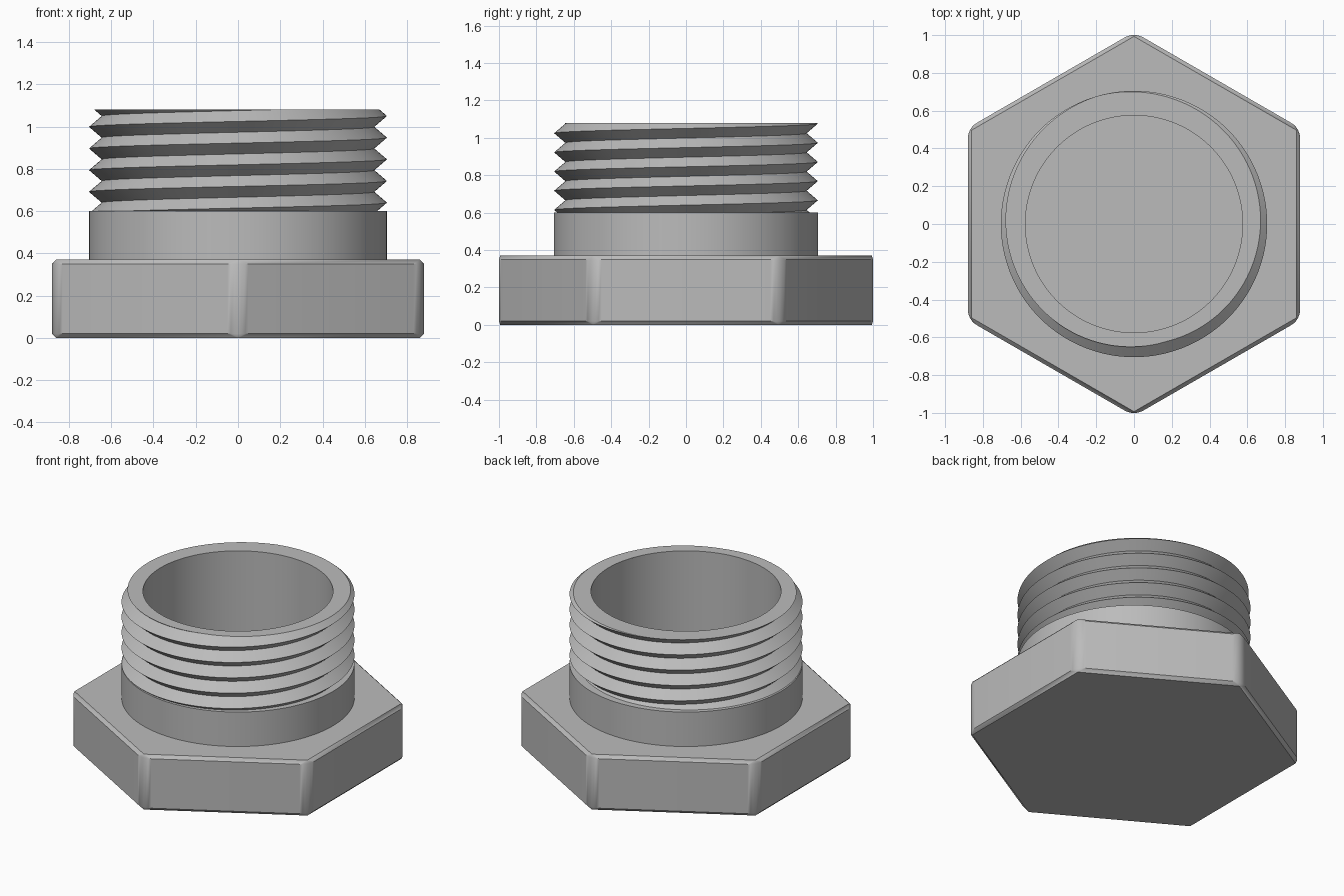
import bpy, bmesh, math
from mathutils import Vector, Matrix

if "Cube" in bpy.data.objects:
    bpy.data.objects.remove(bpy.data.objects["Cube"], do_unlink=True)

SEGMENTS = 128
HEX_TOP, NECK_TOP, RIM = 0.37, 0.60, 1.08
OUTER, ROOT, BORE, BORE_FLOOR = 0.705, 0.645, 0.575, 0.25
PITCH, CREST_Z = 0.1025, 1.05

steel = bpy.data.materials.new("grey_steel")
steel.use_nodes = True
grey = (0.5, 0.5, 0.5, 1)
steel.diffuse_color = grey
steel.node_tree.nodes["Principled BSDF"].inputs["Base Color"].default_value = grey


def finish(name, bm):
    bmesh.ops.remove_doubles(bm, verts=bm.verts, dist=1e-5)
    mesh = bpy.data.meshes.new(name)
    bm.to_mesh(mesh)
    bm.free()
    mesh.materials.append(steel)
    obj = bpy.data.objects.new(name, mesh)
    bpy.context.collection.objects.link(obj)
    bpy.ops.object.select_all(action='DESELECT')
    obj.select_set(True)
    bpy.context.view_layer.objects.active = obj
    bpy.ops.object.shade_smooth_by_angle(angle=math.radians(30))
    return obj


def sweep(bm, profile, rise=0.0):
    """Turn an (r, z) profile once about z, climbing by rise."""
    verts = [bm.verts.new((r, 0, z)) for r, z in profile]
    edges = [bm.edges.new(pair) for pair in zip(verts, verts[1:])]
    bmesh.ops.spin(bm, geom=verts + edges, cent=(0, 0, 0), axis=(0, 0, 1),
                   angle=math.tau, steps=SEGMENTS, dvec=(0, 0, rise / SEGMENTS))
    bmesh.ops.remove_doubles(bm, verts=bm.verts, dist=1e-5)


def boundary_at(bm, z):
    return [e for e in bm.edges if len(e.link_faces) < 2
            and all(abs(v.co.z - z) < 1e-4 for v in e.verts)]


# Hexagonal head: rounded corners on the sides, sharp chamfered end faces
bm = bmesh.new()
APOTHEM, CHAMFER, FILLET, STEPS = 0.88, 0.02, 0.1, 6


def hex_ring(apothem, fillet, z):
    ring = []
    for corner in range(6):
        mid = math.radians(30 + 60 * corner)
        centre = Matrix.Rotation(mid, 3, 'Z') @ Vector(
            ((apothem - fillet) / math.cos(math.pi / 6), 0, z))
        for i in range(STEPS + 1):
            a = mid + math.radians(-30 + 60 * i / STEPS)
            ring.append(bm.verts.new(
                centre + fillet * Vector((math.cos(a), math.sin(a), 0))))
    return ring


rings = [hex_ring(APOTHEM - CHAMFER, 0, 0),
         hex_ring(APOTHEM, FILLET, CHAMFER),
         hex_ring(APOTHEM, FILLET, HEX_TOP - CHAMFER),
         hex_ring(APOTHEM - CHAMFER, 0, HEX_TOP)]
for low, high in zip(rings, rings[1:]):
    for i in range(len(low)):
        j = (i + 1) % len(low)
        bm.faces.new((low[i], low[j], high[j], high[i]))
bmesh.ops.remove_doubles(bm, verts=bm.verts, dist=1e-5)
bmesh.ops.dissolve_degenerate(bm, edges=bm.edges, dist=1e-5)
bmesh.ops.contextual_create(bm, geom=boundary_at(bm, 0))
# Top face stops at the neck
bmesh.ops.create_circle(bm, segments=SEGMENTS, radius=OUTER,
                        matrix=Matrix.Translation((0, 0, HEX_TOP)))
bmesh.ops.triangle_fill(bm, edges=boundary_at(bm, HEX_TOP), use_beauty=True,
                        normal=(0, 0, 1))
bmesh.ops.recalc_face_normals(bm, faces=bm.faces)
finish("hex_head", bm)

# Plain neck with its shoulder under the thread
bm = bmesh.new()
sweep(bm, [(OUTER, HEX_TOP), (OUTER, NECK_TOP), (ROOT - 0.01, NECK_TOP)])
for f in bm.faces:
    c = f.calc_center_median()
    if f.normal.dot(Vector((c.x, c.y, 0.5))) < 0:
        f.normal_flip()
finish("neck", bm)

# Right-handed V thread, cut flat at both ends, with the rim
bm = bmesh.new()
start = CREST_Z - 7 * PITCH
zigzag = [(OUTER if i % 2 == 0 else ROOT, start + i * PITCH / 2) for i in range(19)]
sweep(bm, zigzag, PITCH)
for z, up in ((NECK_TOP, -1), (RIM, 1)):
    bmesh.ops.bisect_plane(bm, geom=bm.verts[:] + bm.edges[:] + bm.faces[:],
                           dist=1e-6, plane_co=(0, 0, z), plane_no=(0, 0, up),
                           clear_outer=True)
bmesh.ops.remove_doubles(bm, verts=bm.verts, dist=1e-5)
bmesh.ops.create_circle(bm, segments=SEGMENTS, radius=BORE,
                        matrix=Matrix.Translation((0, 0, RIM)))
bmesh.ops.triangle_fill(bm, edges=boundary_at(bm, RIM), use_beauty=True,
                        normal=(0, 0, 1))
for f in bm.faces:
    c = f.calc_center_median()
    f.normal_update()
    flat = abs(f.normal.z) > 0.99
    if (f.normal.z if flat else f.normal.dot(Vector((c.x, c.y, 0)))) < 0:
        f.normal_flip()
finish("thread", bm)

# Blind bore
bm = bmesh.new()
sweep(bm, [(BORE, RIM), (BORE, BORE_FLOOR)])
bmesh.ops.contextual_create(bm, geom=boundary_at(bm, BORE_FLOOR))
for f in bm.faces:
    f.normal_update()
    if f.normal.dot(Vector((0, 0, RIM)) - f.calc_center_median()) < 0:
        f.normal_flip()
finish("bore", bm)
